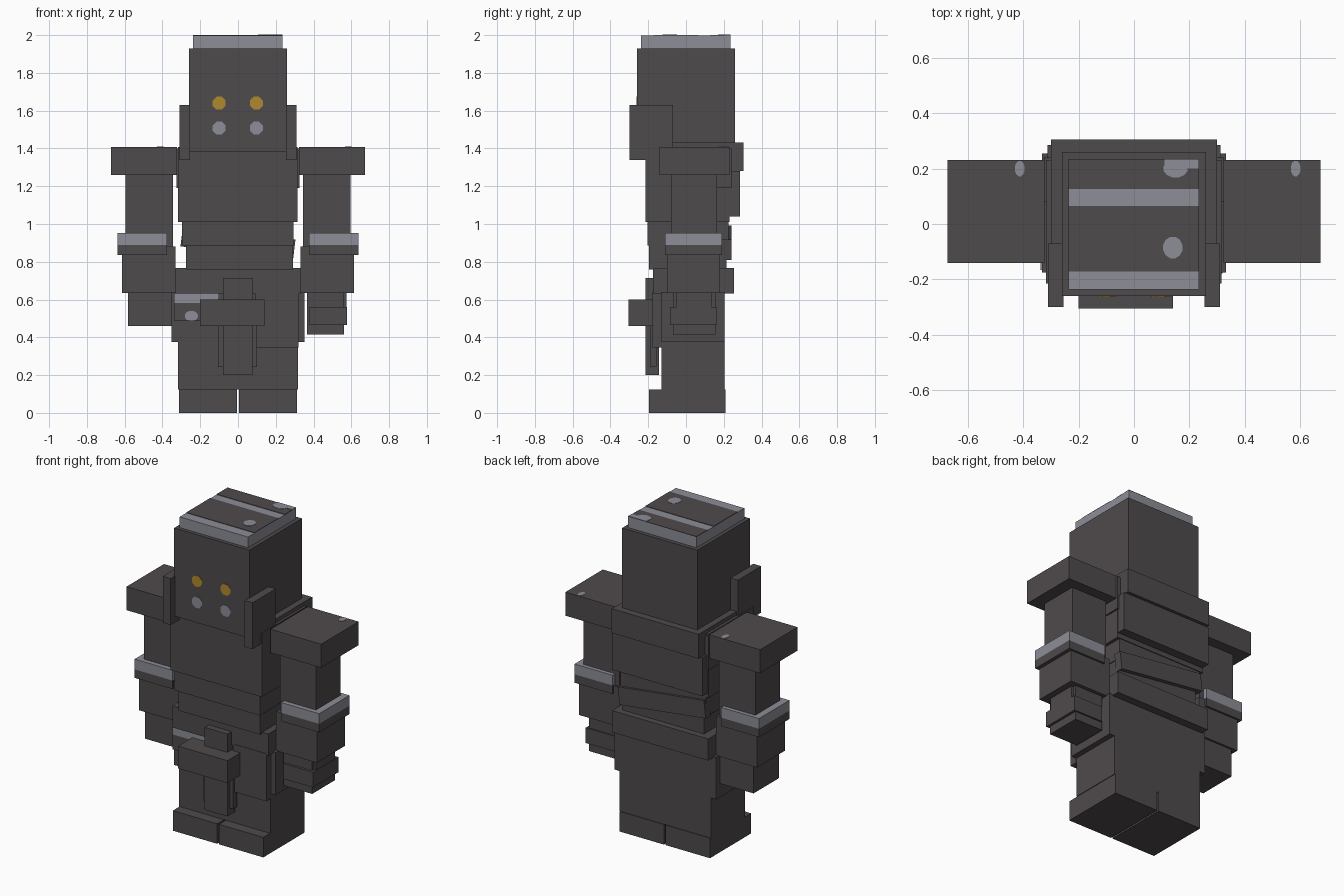
import bpy, bmesh, math
from mathutils import Matrix

if "Cube" in bpy.data.objects:
    bpy.data.objects.remove(bpy.data.objects["Cube"])


def colour(name, rgb):
    m = bpy.data.materials.new(name)
    m.diffuse_color = (*rgb, 1)
    m.use_nodes = True
    m.node_tree.nodes["Principled BSDF"].inputs["Base Color"].default_value = m.diffuse_color
    return m


DARK = colour("charcoal", (0.078, 0.069, 0.074))
LIGHT = colour("steel grey", (0.266, 0.266, 0.312))
GOLD = colour("gold", (0.434, 0.25, 0.026))


def finish(name, bm, mat):
    me = bpy.data.meshes.new(name)
    bm.to_mesh(me)
    bm.free()
    me.materials.append(mat)
    ob = bpy.data.objects.new(name, me)
    bpy.context.collection.objects.link(ob)
    return ob


def box(name, x, y, z, mat=DARK):
    """Box from its (min, max) range on each axis."""
    bm = bmesh.new()
    size = [b - a for a, b in (x, y, z)]
    mid = [(a + b) / 2 for a, b in (x, y, z)]
    bmesh.ops.create_cube(bm, size=1, matrix=Matrix.Translation(mid) @ Matrix.Diagonal((*size, 1)))
    return finish(name, bm, mat)


def disc(name, pos, rx, ry, mat, front=False, sides=12):
    """Thin painted spot facing up, or facing the front."""
    bm = bmesh.new()
    turn = Matrix.Rotation(math.pi / 2, 4, 'X') if front else Matrix()
    spin = Matrix.Rotation(math.pi / sides, 4, 'Z')
    mtx = Matrix.Translation(pos) @ turn @ Matrix.Diagonal((rx, ry, 1, 1)) @ spin
    bmesh.ops.create_cone(bm, cap_ends=True, segments=sides, radius1=1, radius2=1, depth=0.006, matrix=mtx)
    return finish(name, bm, mat)


# Head and cap
box("head", (-0.26, 0.26), (-0.26, 0.26), (1.38, 1.93))
box("cap", (-0.237, 0.235), (-0.237, 0.235), (1.93, 1.997), LIGHT)
box("cap_panel_front", (-0.237, 0.235), (-0.172, 0.065), (1.995, 2.0))
box("cap_panel_back", (-0.237, 0.235), (0.127, 0.235), (1.995, 2.0))
disc("cap_spot", (0.14, -0.085, 1.999), 0.036, 0.04, LIGHT)
box("cap_back_patch", (0.11, 0.235), (0.2, 0.235), (1.996, 2.002), LIGHT)
disc("cap_back_spot", (0.15, 0.2, 1.999), 0.045, 0.033, LIGHT)

# Eyes and face spots
for side, x in (("left", -0.1), ("right", 0.097)):
    disc(side + "_eye", (x, -0.26, 1.64), 0.037, 0.037, GOLD, True, 8)
    disc(side + "_cheek_spot", (x, -0.26, 1.508), 0.037, 0.037, LIGHT, True, 8)

# Torso
box("chest", (-0.317, 0.315), (-0.215, 0.23), (1.01, 1.408))
box("collar", (-0.3, 0.3), (-0.07, 0.305), (1.28, 1.432))
box("back_plate", (-0.312, 0.312), (0.2, 0.285), (1.04, 1.28))
box("back_side_plate", (-0.325, 0.325), (0.08, 0.24), (1.19, 1.4))
box("abdomen", (-0.297, 0.295), (-0.205, 0.225), (0.885, 1.02))
box("lower_abdomen", (-0.275, 0.29), (-0.195, 0.215), (0.76, 0.9))
box("hip_belt", (-0.332, 0.332), (-0.175, 0.255), (0.632, 0.768))

# Slanted strap across the lower back
strap = box("back_strap", (-0.3, 0.3), (-0.03, 0.02), (-0.055, 0.055))
strap.location = (0, 0.22, 0.9)
strap.rotation_euler = (0, math.radians(7), 0)

# Legs and feet
box("legs", (-0.317, 0.317), (-0.13, 0.205), (0.125, 0.64))
for s, side in ((-1, "left"), (1, "right")):
    def span(a, b):
        return (a, b) if s > 0 else (-b, -a)

    box(side + "_foot", span(0.006, 0.313), (-0.197, 0.21), (0, 0.125))
    box(side + "_hip_plate", span(0.3, 0.352), (-0.13, 0.205), (0.375, 0.64))
    box(side + "_cheek_guard", span(0.255, 0.31), (-0.3, -0.07), (1.34, 1.63))

    # Arms
    box(side + "_shoulder_pad", span(0.322, 0.673), (-0.14, 0.23), (1.26, 1.407))
    box(side + "_upper_arm", span(0.345, 0.595), (-0.08, 0.165), (0.86, 1.26))
    box(side + "_arm_band", span(0.375, 0.638), (-0.11, 0.19), (0.888, 0.952), LIGHT)
    box(side + "_arm_band_base", span(0.375, 0.638), (-0.11, 0.19), (0.835, 0.888))
    box(side + "_forearm", span(0.332, 0.615), (-0.1, 0.178), (0.635, 0.882))

# Shoulder paint
for side, x in (("left", -0.412), ("right", 0.583)):
    disc(side + "_shoulder_spot", (x, 0.2, 1.406), 0.018, 0.029, LIGHT)

# Hands
box("left_hand", (-0.583, -0.332), (-0.085, 0.165), (0.46, 0.64))
box("right_hand", (0.365, 0.562), (-0.07, 0.155), (0.415, 0.64))
box("right_knuckles", (0.375, 0.578), (-0.085, 0.165), (0.465, 0.56))
box("right_wrist", (0.375, 0.575), (-0.05, 0.135), (0.56, 0.64))

# Front skirt panels
box("left_panel", (-0.338, -0.1), (-0.165, -0.13), (0.49, 0.583))
box("left_panel_band", (-0.338, -0.1), (-0.165, -0.13), (0.583, 0.632), LIGHT)
disc("left_panel_spot", (-0.247, -0.165, 0.513), 0.036, 0.028, LIGHT, True)
box("right_panel", (0.09, 0.32), (-0.178, -0.13), (0.345, 0.642))

# Front cloth and buckle
box("cloth_back", (-0.105, 0.1), (-0.19, -0.155), (0.242, 0.6))
box("cloth_front", (-0.08, 0.077), (-0.215, -0.142), (0.2, 0.715))
box("buckle", (-0.2, 0.14), (-0.305, -0.135), (0.46, 0.6))
